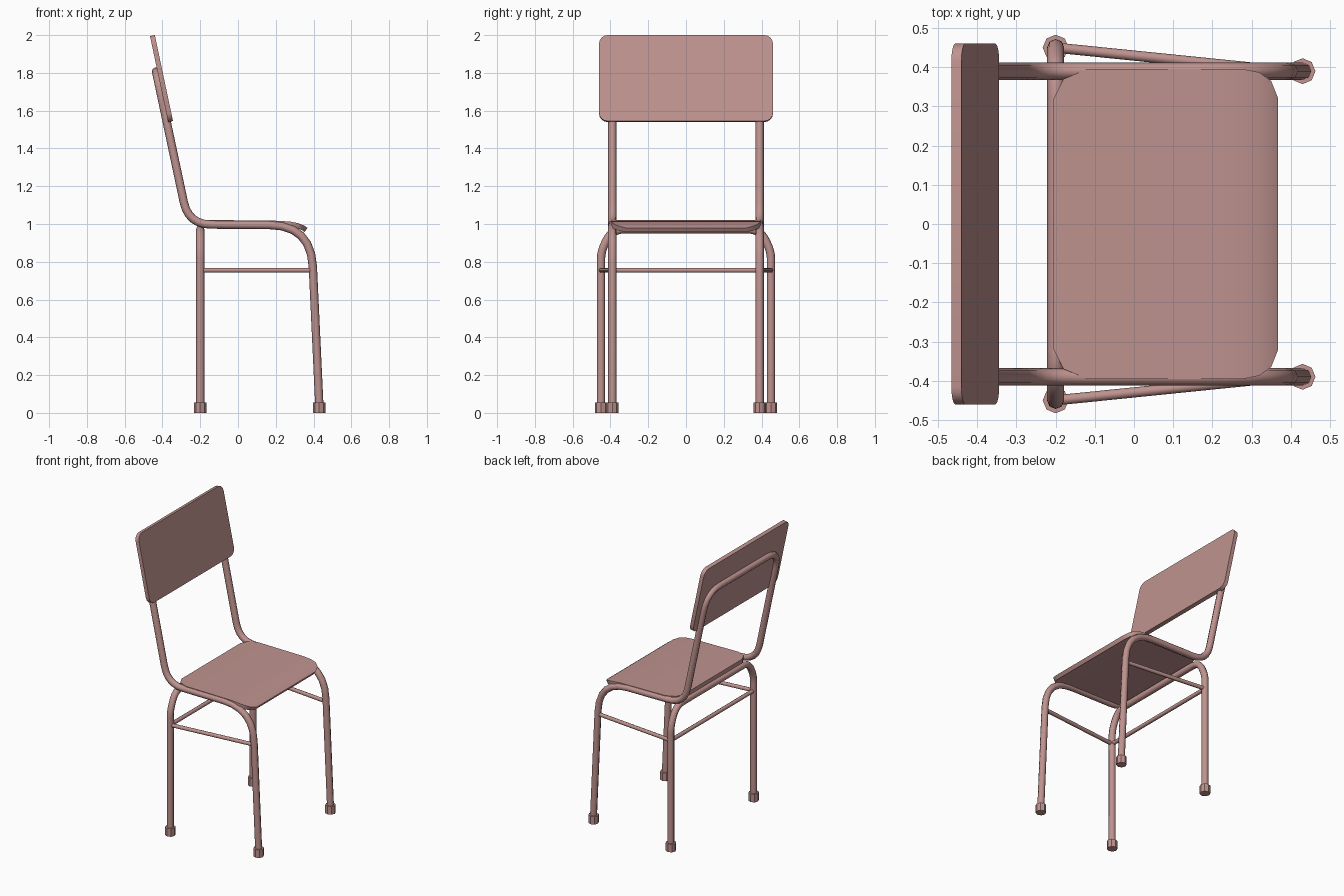
import bpy, bmesh
from math import atan2
from mathutils import Vector

cube = bpy.data.objects.get("Cube")
if cube:
    bpy.data.objects.remove(cube, do_unlink=True)

paint = bpy.data.materials.new("dusty_pink")
paint.use_nodes = True
colour = (0.52, 0.292, 0.275, 1)
paint.diffuse_color = colour
paint.node_tree.nodes["Principled BSDF"].inputs["Base Color"].default_value = colour


def add(name, data):
    obj = bpy.data.objects.new(name, data)
    bpy.context.collection.objects.link(obj)
    data.materials.append(paint)
    bpy.ops.object.select_all(action='DESELECT')
    obj.select_set(True)
    bpy.context.view_layer.objects.active = obj
    return obj


def mesh_object(name, bm):
    mesh = bpy.data.meshes.new(name)
    bmesh.ops.recalc_face_normals(bm, faces=bm.faces)
    bm.to_mesh(mesh)
    bm.free()
    return add(name, mesh)


def rounded(corners, steps=6):
    """Replace each (point, bend length) with a smooth bend; 0 keeps it sharp."""
    path = []
    for i, (p, bend) in enumerate(corners):
        p = Vector(p)
        if not bend:
            path.append(p)
            continue
        a = p + (Vector(corners[i - 1][0]) - p).normalized() * bend
        b = p + (Vector(corners[i + 1][0]) - p).normalized() * bend
        for k in range(steps + 1):
            t = k / steps
            path.append(a * (1 - t) ** 2 + p * 2 * t * (1 - t) + b * t * t)
    return path


def tube(name, corners, radius):
    curve = bpy.data.curves.new(name, 'CURVE')
    curve.dimensions = '3D'
    curve.bevel_depth = radius
    curve.bevel_resolution = 2
    curve.use_fill_caps = True
    path = rounded(corners)
    spline = curve.splines.new('POLY')
    spline.points.add(len(path) - 1)
    for point, co in zip(spline.points, path):
        point.co = (*co, 1)
    add(name, curve)
    bpy.ops.object.convert(target='MESH')
    bpy.ops.object.shade_smooth_by_angle(angle=0.9)


def both_sides(half):
    """Continue a half path with its mirror image across y."""
    return half + [((x, -y, z), bend) for (x, y, z), bend in reversed(half)]


# Main frame: front legs, seat rails and back arch in one bent tube
R = 0.022
tube("main_frame", both_sides([
    ((0.432, 0.39, 0.01), 0),
    ((0.386, 0.39, 0.993), 0.22),
    ((-0.262, 0.39, 0.998), 0.12),
    ((-0.434, 0.39, 1.808), 0.13),
]), R)

# Rear legs joined by a bar under the seat
tube("rear_leg_frame", both_sides([
    ((-0.2, 0.45, 0.01), 0),
    ((-0.2, 0.45, 0.85), 0.04),
    ((-0.2, 0.395, 0.972), 0.07),
]), R)

# Thin braces between the legs
tube("rear_brace", [((-0.2, 0.45, 0.755), 0), ((-0.2, -0.45, 0.755), 0)], 0.013)
for side, s in (("left", 1), ("right", -1)):
    tube(side + "_brace", [((-0.2, 0.45 * s, 0.755), 0), ((0.392, 0.39 * s, 0.755), 0)], 0.013)

# Foot caps
for name, x, y in (("front_foot", 0.43, 0.39), ("rear_foot", -0.2, 0.45)):
    for s in (1, -1):
        bpy.ops.mesh.primitive_cylinder_add(vertices=8, radius=0.033, depth=0.055,
                                            location=(x, y * s, 0.0275))
        foot = bpy.context.object
        foot.name = name
        foot.data.materials.append(paint)

# Seat: rounded panel with a front edge that curls down (x, half width, z)
bm = bmesh.new()
rows = []
for x, w, z in ((-0.205, 0.32, 1.022), (-0.18, 0.37, 1.022), (-0.12, 0.395, 1.021),
                (0.22, 0.395, 1.017), (0.28, 0.395, 1.012), (0.32, 0.387, 1.004),
                (0.35, 0.365, 0.992), (0.368, 0.32, 0.98)):
    rows.append([bm.verts.new((x, w * s, z)) for s in (-1, 1)])
for (a, b), (c, d) in zip(rows, rows[1:]):
    bm.faces.new((a, c, d, b))
seat = mesh_object("seat", bm)
solid = seat.modifiers.new("thickness", 'SOLIDIFY')
solid.thickness = 0.027
solid.offset = -1 if seat.data.polygons[0].normal.z > 0 else 1
bpy.ops.object.modifier_apply(modifier=solid.name)
bpy.ops.object.shade_smooth_by_angle(angle=0.6)

# Backrest: leaning panel with rounded corners
bm = bmesh.new()
bmesh.ops.create_cube(bm, size=1)
bmesh.ops.scale(bm, vec=(0.026, 0.92, 0.465), verts=bm.verts)
edges = [e for e in bm.edges if abs(e.verts[0].co.x - e.verts[1].co.x) > 0.01]
bmesh.ops.bevel(bm, geom=edges, offset=0.045, segments=4, profile=0.5, affect='EDGES')
backrest = mesh_object("backrest", bm)
backrest.location = (-0.405, 0, 1.77)
backrest.rotation_euler.y = -atan2(0.0975, 0.46)
bpy.ops.object.shade_smooth_by_angle(angle=0.6)
